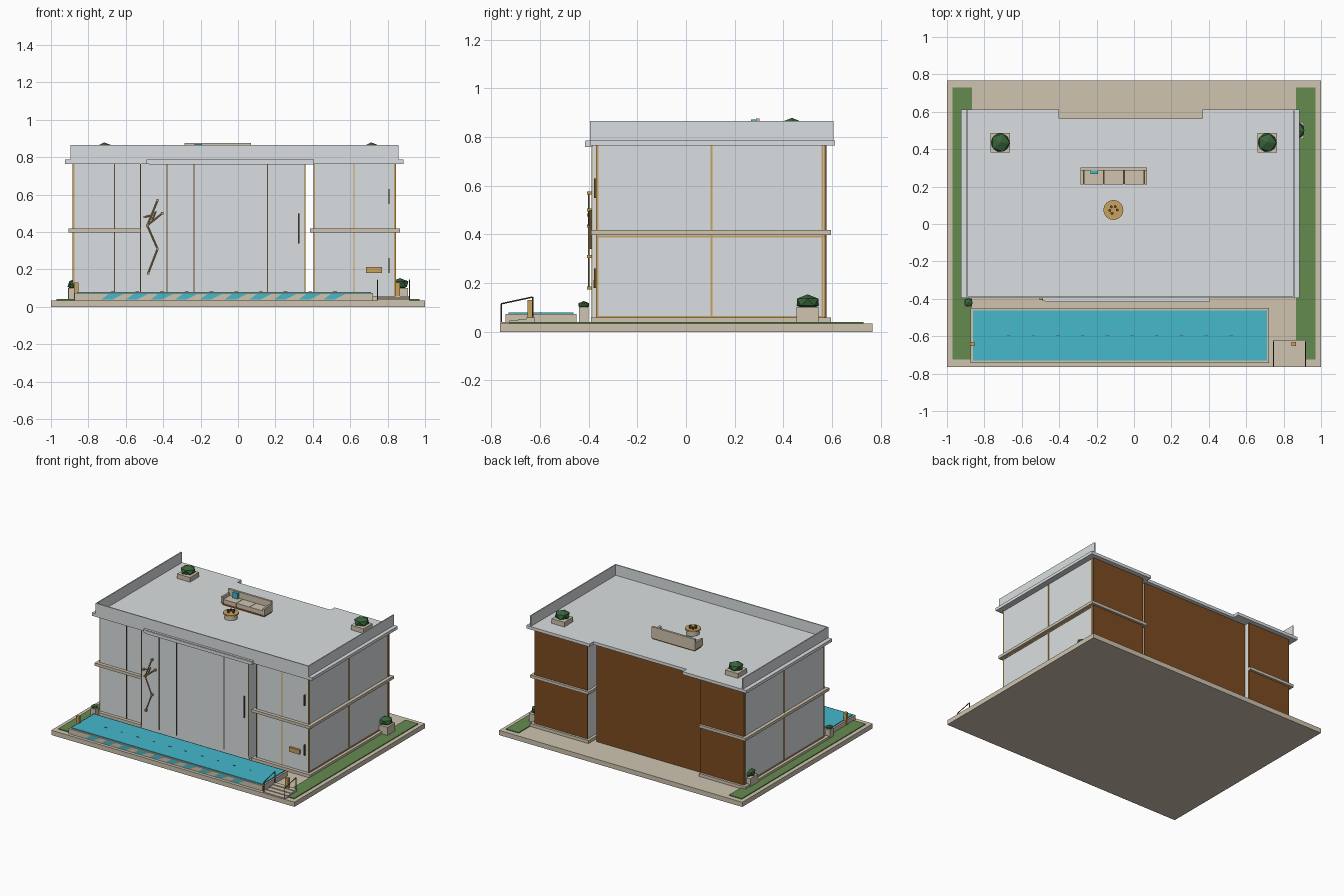
import bpy, bmesh, math
from mathutils import Vector

cube = bpy.data.objects.get("Cube")
if cube:
    bpy.data.objects.remove(cube, do_unlink=True)


def material(name, r, g, b):
    m = bpy.data.materials.new(name)
    m.use_nodes = True
    m.diffuse_color = (r, g, b, 1)
    m.node_tree.nodes["Principled BSDF"].inputs["Base Color"].default_value = (r, g, b, 1)
    return m


PLASTER = material("pale plaster", .71, .74, .75)
STONE = material("sand stone", .62, .55, .43)
WOOD = material("brown wood", .2, .07, .015)
WATER = material("turquoise water", .06, .48, .6)
GRASS = material("lawn green", .13, .26, .08)
LEAF = material("dark leaf", .04, .13, .045)
BRASS = material("brass", .58, .36, .11)
BRONZE = material("dark bronze", .12, .08, .035)


def finish(name, bm, mat):
    mesh = bpy.data.meshes.new(name)
    bmesh.ops.recalc_face_normals(bm, faces=bm.faces)
    bm.to_mesh(mesh)
    bm.free()
    mesh.materials.append(mat)
    ob = bpy.data.objects.new(name, mesh)
    bpy.context.scene.collection.objects.link(ob)
    return ob


def box(name, x, y, z, mat):
    """Box from (min, max) ranges."""
    bm = bmesh.new()
    bmesh.ops.create_cube(bm, size=1)
    for v in bm.verts:
        v.co = [r[0] if c < 0 else r[1] for c, r in zip(v.co, (x, y, z))]
    return finish(name, bm, mat)


def prism(name, outline, z, mat):
    """Flat outline extruded from z[0] to z[1]."""
    bm = bmesh.new()
    face = bm.faces.new([bm.verts.new((x, y, z[0])) for x, y in outline])
    top = bmesh.ops.extrude_face_region(bm, geom=[face])["geom"]
    for v in top:
        if isinstance(v, bmesh.types.BMVert):
            v.co.z = z[1]
    return finish(name, bm, mat)


def rod(name, a, b, radius, mat, sides=6):
    a, b = Vector(a), Vector(b)
    bm = bmesh.new()
    bmesh.ops.create_cone(bm, cap_ends=True, segments=sides, radius1=radius,
                          radius2=radius, depth=(b - a).length)
    turn = (b - a).to_track_quat("Z", "Y")
    for v in bm.verts:
        v.co = turn @ v.co + (a + b) / 2
    return finish(name, bm, mat)


def planter(name, x, y, z, size, height, bush):
    """Stone tub with a faceted bush."""
    h = size / 2
    box(name + "_tub", (x - h, x + h), (y - h, y + h), (z, z + height), STONE)
    bm = bmesh.new()
    bmesh.ops.create_icosphere(bm, subdivisions=1, radius=bush)
    for v in bm.verts:
        v.co = (v.co.x + x, v.co.y + y, v.co.z * .62 + z + height + bush * .4)
    finish(name + "_bush", bm, LEAF)


# Plot and lawns
box("plot_base", (-1, 1), (-.765, .767), (0, .035), STONE)
for side, s in (("left", 1), ("right", -1)):
    box(side + "_lawn", sorted((s * .865, s * .97)), (-.725, .73), (.035, .041), GRASS)

# House blocks with an open passage between centre and left wing
GROUND, CEIL = .035, .765
FRONT, BACK = -.365, .57
wings = {"right_wing": (-.88, -.525), "left_wing": (.405, .84)}
box("centre_block", (-.525, .36), (-.385, .53), (GROUND, CEIL), PLASTER)
box("centre_back_cladding", (-.525, .36), (.53, .538), (GROUND, CEIL), WOOD)
for name, (x0, x1) in wings.items():
    box(name, (x0, x1), (FRONT, BACK), (GROUND, CEIL), PLASTER)
    box(name + "_back_cladding", (x0, x1), (BACK, BACK + .008), (GROUND, CEIL), WOOD)
    out = -1 if x0 < 0 else 1
    lx = (x0 - .025, x1) if out < 0 else (x0 - .02, x1 + .025)
    box(name + "_ledge", lx, (-.39, .595), (.397, .418), STONE)
    box(name + "_sill", lx, (-.39, .595), (GROUND, .058), STONE)
    # Brass trim on the outer side wall
    wall = x0 if out < 0 else x1
    side = sorted((wall, wall + out * .004))
    for y in (FRONT + .002, .105, BACK - .01):
        box(name + "_side_mullion", side, (y - .004, y + .004), (.058, CEIL), BRASS)
    for z in (.062, .392):
        box(name + "_side_rail", side, (FRONT, BACK), (z - .004, z + .004), BRASS)

# Front mullions
for x, y, mat in ((-.877, FRONT, BRASS), (-.66, FRONT, BRONZE), (-.522, -.385, BRONZE),
                  (-.38, -.385, BRONZE), (-.235, -.385, BRONZE), (.157, -.385, BRONZE),
                  (.356, -.385, BRASS), (.409, FRONT, BRASS), (.62, FRONT, BRASS),
                  (.837, FRONT, BRASS)):
    box("front_mullion", (x - .003, x + .003), (y - .004, y), (.058, CEIL), mat)

# Door handles and letter box
for x, y, z0, z1 in ((.807, FRONT, .55, .63), (.807, FRONT, .18, .26), (.325, -.385, .34, .5)):
    box("door_handle", (x - .003, x + .003), (y - .012, y), (z0, z1), BRONZE)
box("letter_box", (.685, .77), (FRONT - .015, FRONT), (.18, .213), BRASS)

# Wall sculpture
path = [(-.48, .18), (-.43, .31), (-.485, .435), (-.43, .57)]
for a, b in list(zip(path, path[1:])) + [((-.485, .435), (-.405, .5)),
                                         ((-.5, .48), (-.46, .49)), ((-.46, .46), (-.44, .51))]:
    rod("sculpture_arm", (a[0], -.4, a[1]), (b[0], -.4, b[1]), .004, BRASS)
for x, z in path + [(-.405, .5), (-.5, .48)]:
    box("sculpture_joint", (x - .006, x + .006), (-.406, -.385), (z - .006, z + .006), BRASS)

# Roof slab, stepped at front and back
prism("roof_slab", [(-.925, -.395), (-.49, -.395), (-.49, -.412), (.405, -.412), (.405, -.395),
                    (.885, -.395), (.885, .612), (.365, .612), (.365, .565),
                    (-.4, .565), (-.4, .612), (-.925, .612)], (CEIL, .787), PLASTER)
box("front_canopy", (-.475, .405), (-.415, -.385), (.76, .783), PLASTER)

# Parapet on three sides
TOP = (.787, .866)
box("front_parapet", (-.895, .857), (-.395, -.387), TOP, PLASTER)
box("right_parapet", (-.895, -.887), (-.395, .607), TOP, PLASTER)
box("left_parapet", (.849, .857), (-.395, .607), TOP, PLASTER)

# Planters on the roof and beside the walls
for x in (-.715, .712):
    planter("roof_planter", x, .435, .787, .105, .035, .056)
for x in (-.865, .865):
    planter("garden_planter", x, .5, .041, .09, .06, .052)

# Sofa
box("sofa_plinth", (-.28, .065), (.215, .3), (.787, .802), WOOD)
box("sofa_back", (-.285, .07), (.287, .303), (.795, .877), STONE)
for x in (-.285, .055):
    box("sofa_arm", (x, x + .015), (.21, .29), (.8, .85), STONE)
for i in range(3):
    x = -.268 + i * .108
    box("sofa_cushion", (x, x + .105), (.212, .287), (.802, .83), STONE)
box("sofa_pillow", (-.232, -.192), (.268, .287), (.83, .872), WATER)

# Round table with ornament
rod("table_base", (-.11, .075, .787), (-.11, .075, .82), .045, STONE, 24)
rod("table_top", (-.11, .075, .82), (-.11, .075, .83), .053, BRASS, 24)
for i in range(5):
    a = math.radians(i * 62)
    x, y = -.11 + .02 * math.cos(a), .075 + .02 * math.sin(a)
    rod("table_ornament", (x, y, .83), (x, y, .845), .008, BRONZE)

# Pool with striped front
box("pool_wall", (-.873, .722), (-.742, -.45), (GROUND, .073), STONE)
box("pool_water", (-.86, .71), (-.73, -.463), (.073, .079), WATER)
for i in range(10):
    x = -.73 + i * .132
    bm = bmesh.new()
    corners = ((x, .04), (x + .06, .04), (x + .12, .07), (x + .04, .07))
    bm.faces.new([bm.verts.new((px, -.746, pz)) for px, pz in corners])
    finish("pool_stripe", bm, WATER)
    box("water_ripple", (x + .05, x + .07), (-.598, -.595), (.079, .081), BRONZE)

# Pool steps, railings and lamps
for i in range(4):
    box("pool_step", (.742, .92), (-.76 + i * .035, -.62), (GROUND, .041 + i * .006), STONE)
for x in (.745, .917):
    rod("rail_post_front", (x, -.76, GROUND), (x, -.76, .115), .003, BRONZE)
    rod("rail_post_back", (x, -.63, GROUND), (x, -.63, .143), .003, BRONZE)
    rod("hand_rail", (x, -.76, .115), (x, -.63, .143), .003, BRONZE)
for x in (-.865, .855):
    box("lamp", (x - .012, x + .012), (-.652, -.63), (GROUND, .13), BRASS)
planter("pool_planter", -.885, -.42, .041, .04, .06, .025)
